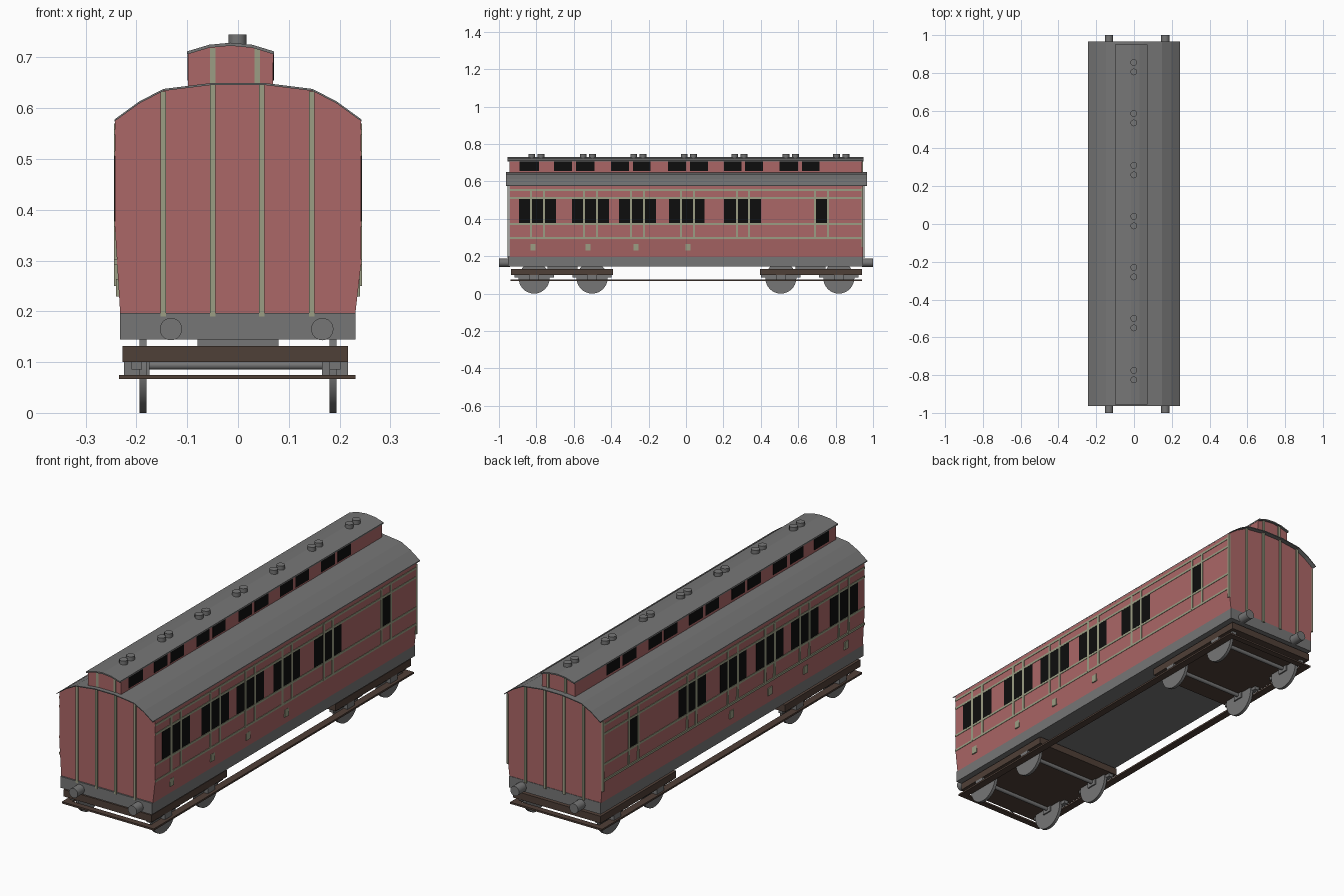
import bpy, bmesh, math
from mathutils import Matrix

if "Cube" in bpy.data.objects:
    bpy.data.objects.remove(bpy.data.objects["Cube"])


def mat(name, r, g, b):
    m = bpy.data.materials.new(name)
    m.diffuse_color = (r, g, b, 1)
    m.use_nodes = True
    m.node_tree.nodes["Principled BSDF"].inputs["Base Color"].default_value = m.diffuse_color
    return m


RED = mat("carriage red", 0.41, 0.135, 0.135)
GREY = mat("roof grey", 0.18, 0.18, 0.18)
GLASS = mat("window black", 0.004, 0.004, 0.004)
GREEN = mat("lining green", 0.33, 0.34, 0.23)
BROWN = mat("frame brown", 0.078, 0.05, 0.038)


def finish(name, bm, material):
    bmesh.ops.recalc_face_normals(bm, faces=bm.faces)
    me = bpy.data.meshes.new(name)
    bm.to_mesh(me)
    bm.free()
    me.materials.append(material)
    ob = bpy.data.objects.new(name, me)
    bpy.context.collection.objects.link(ob)
    return ob


def boxes(name, items, material):
    """One object from (x0, x1, y0, y1, z0, z1) boxes."""
    bm = bmesh.new()
    for x0, x1, y0, y1, z0, z1 in items:
        m = Matrix.Translation(((x0 + x1) / 2, (y0 + y1) / 2, (z0 + z1) / 2)) @ \
            Matrix.Diagonal((abs(x1 - x0), y1 - y0, z1 - z0, 1))
        bmesh.ops.create_cube(bm, size=1, matrix=m)
    return finish(name, bm, material)


def cylinders(name, items, axis, material, seg=24):
    """One object from (centre, radius, length) cylinders along an axis."""
    rot = {'X': Matrix.Rotation(math.pi / 2, 4, 'Y'),
           'Y': Matrix.Rotation(math.pi / 2, 4, 'X'), 'Z': Matrix()}[axis]
    bm = bmesh.new()
    for c, r, length in items:
        bmesh.ops.create_cone(bm, cap_ends=True, segments=seg, radius1=r, radius2=r,
                              depth=length, matrix=Matrix.Translation(c) @ rot)
    ob = finish(name, bm, material)
    for p in ob.data.polygons:
        p.use_smooth = len(p.vertices) == 4
    ob.data.set_sharp_from_angle(angle=math.radians(40))
    return ob


def extrude(name, pts, y0, y1, material):
    """Closed xz profile extruded along y."""
    bm = bmesh.new()
    f = bm.faces.new([bm.verts.new((x, y0, z)) for x, z in pts])
    r = bmesh.ops.extrude_face_region(bm, geom=[f])
    vs = [v for v in r['geom'] if isinstance(v, bmesh.types.BMVert)]
    bmesh.ops.translate(bm, verts=vs, vec=(0, y1 - y0, 0))
    return finish(name, bm, material)


def shell(name, arc, t, y0, y1, material):
    return extrude(name, arc + [(x, z - t) for x, z in reversed(arc)], y0, y1, material)


def both(items):
    return items + [(-x1, -x0, *rest) for x0, x1, *rest in items]


# Body, underframe and main roof
roof_arc = [(-0.243, 0.578), (-0.195, 0.613), (-0.147, 0.638), (-0.05, 0.65),
            (0.05, 0.65), (0.147, 0.638), (0.195, 0.613), (0.243, 0.578)]
low = 0.003
extrude("body", [(0.231, 0.195), (0.242, 0.29)] + [(x * 0.996, z - low) for x, z in reversed(roof_arc)]
        + [(-0.242, 0.36), (-0.232, 0.195)], -0.945, 0.945, RED)
shell("main_roof", roof_arc, 0.004, -0.963, 0.967, GREY)
boxes("underframe", [(-0.232, 0.231, -0.952, 0.947, 0.145, 0.197)], GREY)

# Raised centre roof with its windows
top_arc = [(-0.1, 0.712), (-0.057, 0.725), (-0.015, 0.729), (0.028, 0.725), (0.071, 0.712)]
extrude("raised_roof_walls", [(-0.098, 0.638)] + [(x * 0.98, z - 0.003) for x, z in top_arc]
        + [(0.069, 0.638)], -0.943, 0.94, RED)
shell("raised_roof", top_arc, 0.006, -0.955, 0.95, GREY)
top_win = [(-0.89, -0.785), (-0.705, -0.61), (-0.588, -0.49), (-0.40, -0.305),
           (-0.283, -0.19), (-0.096, 0.0), (0.021, 0.118), (0.203, 0.298),
           (0.316, 0.412), (0.50, 0.60), (0.62, 0.715)]
boxes("raised_roof_windows",
      [(x0, x1, a, b, 0.655, 0.706) for a, b in top_win
       for x0, x1 in ((-0.0995, -0.094), (0.065, 0.0705))], GLASS)

# Roof vents in pairs
cylinders("roof_vents", [((-0.001, y + d, 0.733), 0.018, 0.024)
                         for y in (0.83, 0.56, 0.285, 0.015, -0.255, -0.525, -0.8)
                         for d in (-0.025, 0.025)], 'Z', GREY, 12)

# Side windows, lining and door steps
win = [(-0.893, -0.695), (-0.61, -0.412), (-0.358, -0.16), (-0.09, 0.10),
       (0.203, 0.40), (0.695, 0.754)]
boxes("side_windows", both([(0.238, 0.2432, a, b, 0.378, 0.506) for a, b in win]), GLASS)
lining = [(0.238, 0.244, -0.945, 0.945, z - 0.005, z + 0.005) for z in (0.553, 0.511, 0.372, 0.297)]
lining += [(0.238, 0.2442, y - 0.006, y + 0.006, 0.297, 0.553)
           for y in (-0.829, -0.759, -0.545, -0.476, -0.294, -0.225, -0.027, 0.043,
                     0.273, 0.337, 0.69, 0.759)]
lining += [(0.236, 0.2438, 0.938, 0.947, 0.25, 0.57)]
boxes("side_lining", both(lining), GREEN)
boxes("door_plates", both([(0.232, 0.240, y - 0.014, y + 0.014, 0.229, 0.264)
                           for y in (-0.818, -0.524, -0.267, 0.01)]), GREEN)

# End lining on both ends
ends = []
for s in (-1, 1):
    def end_strip(x, z0, z1, y):
        a, b = sorted((s * (y - 0.004), s * (y + 0.002)))
        ends.append((x - 0.0055, x + 0.0055, a, b, z0, z1))
    for x, top in ((-0.147, 0.633), (-0.05, 0.646), (0.047, 0.646), (0.145, 0.633)):
        end_strip(x, 0.19, top, 0.9525)
    for x in (-0.05, 0.038):
        end_strip(x, 0.648, 0.719, 0.943)
boxes("end_lining", ends, GREEN)

# Buffers
cylinders("buffers", [((x, s * 0.97, 0.165), 0.022, 0.06)
                      for x in (-0.132, 0.166) for s in (-1, 1)], 'Y', GREY)

# Bogies: frames, wheels, axles, axle boxes and springs
boxes("bogie_frames", [(-0.227, 0.217, -0.935, -0.39, 0.1, 0.132),
                       (-0.227, 0.217, 0.395, 0.94, 0.1, 0.132)], BROWN)
boxes("bogie_pivots", [(-0.08, 0.08, y - 0.08, y + 0.08, 0.13, 0.15) for y in (-0.66, 0.665)], GREY)
axles = (-0.812, -0.502, 0.507, 0.817)
cylinders("wheels", [((x, y, 0.083), 0.083, 0.014) for x in (-0.187, 0.187) for y in axles], 'X', GREY, 32)
cylinders("axles", [((0, y, 0.094), 0.009, 0.38) for y in axles], 'X', GREY, 12)
gear = []
for y in axles:
    for x0, x1 in ((-0.225, -0.174), (0.165, 0.217)):
        gear.append((x0, x1, y - 0.025, y + 0.025, 0.074, 0.101))
        gear.append((x0 + 0.015, x1 - 0.015, y - 0.105, y + 0.105, 0.085, 0.101))
boxes("axle_boxes", gear, GREY)

# Footboard running right round the carriage
boxes("footboards", [(-0.234, -0.2, -0.938, 0.94, 0.067, 0.075),
                     (0.197, 0.231, -0.938, 0.94, 0.067, 0.075),
                     (-0.2, 0.197, -0.938, -0.91, 0.067, 0.075),
                     (-0.2, 0.197, 0.912, 0.94, 0.067, 0.075)], BROWN)
